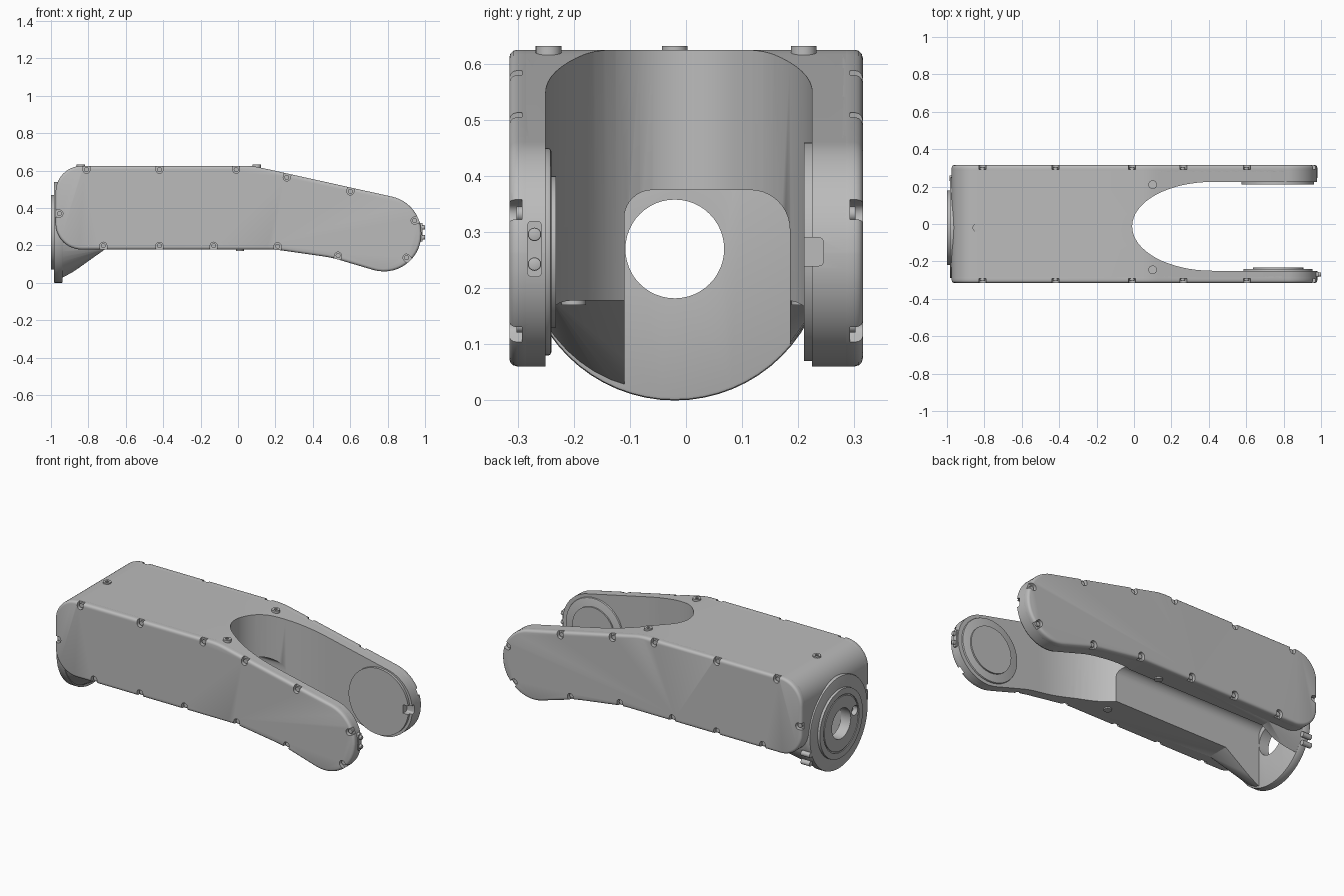
import bpy, bmesh, math
from mathutils import Vector

if "Cube" in bpy.data.objects:
    bpy.data.objects.remove(bpy.data.objects["Cube"], do_unlink=True)

GREY = bpy.data.materials.new("machined grey")
GREY.use_nodes = True
GREY.diffuse_color = (0.5, 0.5, 0.5, 1)
GREY.node_tree.nodes["Principled BSDF"].inputs["Base Color"].default_value = (0.5, 0.5, 0.5, 1)


def add_object(name, bm):
    bmesh.ops.recalc_face_normals(bm, faces=bm.faces)
    mesh = bpy.data.meshes.new(name)
    bm.to_mesh(mesh)
    bm.free()
    mesh.materials.append(GREY)
    obj = bpy.data.objects.new(name, mesh)
    bpy.context.collection.objects.link(obj)
    return obj


def place(axis, u, v, w):
    return {"x": (w, u, v), "y": (u, w, v), "z": (u, v, w)}[axis]


def prism(name, outline, axis, start, end):
    bm = bmesh.new()
    rings = [[bm.verts.new(place(axis, u, v, w)) for u, v in outline] for w in (start, end)]
    for ring in rings:
        bm.faces.new(ring)
    n = len(outline)
    for i in range(n):
        j = (i + 1) % n
        bm.faces.new((rings[0][i], rings[0][j], rings[1][j], rings[1][i]))
    return add_object(name, bm)


def circle(u, v, r, n=48):
    return [(u + r * math.cos(math.tau * i / n), v + r * math.sin(math.tau * i / n)) for i in range(n)]


def disc(name, axis, u, v, r, start, end, n=48):
    return prism(name, circle(u, v, r, n), axis, start, end)


def rounded(corners, steps=10):
    """Polygon whose corners (u, v, radius) become arcs."""
    out = []
    for i, (u, v, r) in enumerate(corners):
        p = Vector((u, v))
        a = (Vector(corners[i - 1][:2]) - p).normalized()
        b = (Vector(corners[(i + 1) % len(corners)][:2]) - p).normalized()
        if r == 0:
            out.append((u, v))
            continue
        half = a.angle(b) / 2
        c = p + (a + b).normalized() * r / math.sin(half)
        s = p + a * r / math.tan(half) - c
        e = p + b * r / math.tan(half) - c
        t0 = math.atan2(s.y, s.x)
        turn = (math.atan2(e.y, e.x) - t0 + math.pi) % math.tau - math.pi
        for k in range(steps + 1):
            t = t0 + turn * k / steps
            out.append((c.x + r * math.cos(t), c.y + r * math.sin(t)))
    return out


def bake(obj):
    deps = bpy.context.evaluated_depsgraph_get()
    mesh = bpy.data.meshes.new_from_object(obj.evaluated_get(deps))
    obj.modifiers.clear()
    obj.data = mesh


def combine(obj, other, operation="DIFFERENCE", keep=False):
    mod = obj.modifiers.new("combine", "BOOLEAN")
    mod.operation, mod.object, mod.solver = operation, other, "EXACT"
    bake(obj)
    if not keep:
        bpy.data.objects.remove(other, do_unlink=True)


def bevel(obj, width, segments=3):
    mod = obj.modifiers.new("bevel", "BEVEL")
    mod.width, mod.segments = width, segments
    mod.limit_method, mod.angle_limit = "ANGLE", math.radians(50)
    bake(obj)


# Side outline shared by the core and both covers
SIDE = rounded([(-0.975, 0.625, 0.14), (0.08, 0.625, 0.4), (0.98, 0.426, 0.2),
                (0.98, -0.007, 0.2), (0.5, 0.135, 0.6), (0.2, 0.178, 0.6),
                (-0.975, 0.178, 0.14)], 14)
HUB_Y, HUB_Z = -0.02, 0.27      # mounting flange centre
PIVOT_X, PIVOT_Z = 0.77, 0.265  # fork joint centre

# Core with the wedge-shaped neck that runs down to the flange
core = prism("fork_body", SIDE, "y", -0.285, 0.285)
bm = bmesh.new()
for y, z in circle(HUB_Y, HUB_Z, 0.268):
    bm.verts.new((-0.96, y, z))
for side in (-1, 1):
    for x, z in ((-0.71, 0.18), (-0.71, 0.22), (-0.9, 0.4)):
        bm.verts.new((x, side * 0.24, z))
bmesh.ops.convex_hull(bm, input=bm.verts)
combine(core, add_object("neck", bm), "UNION")

# Fork opening with an elliptical end
slot = [(1.2, 0.225), (0.42, 0.225)]
for i in range(1, 32):
    t = math.pi / 2 + math.pi * i / 32
    slot.append((0.42 + 0.43 * math.cos(t), -0.0125 + 0.2375 * math.sin(t)))
slot += [(0.42, -0.25), (1.2, -0.25)]
combine(core, prism("slot_cutter", slot, "z", -0.2, 0.9))

# Cable channel on the underside
arch = rounded([(-0.11, -0.2, 0), (-0.11, 0.375, 0.05), (0.185, 0.375, 0.07), (0.185, -0.2, 0)])
combine(core, prism("channel_cutter", arch, "x", -0.94, 0.2))

# Mounting flange with a raised ring and a groove around it
flange = disc("mounting_flange", "x", HUB_Y, HUB_Z, 0.27, -0.985, -0.937, 64)
bevel(flange, 0.006, 2)
boss = disc("flange_boss", "x", HUB_Y, HUB_Z, 0.2, -1.0, -0.98, 64)
groove = disc("groove_cutter", "x", HUB_Y, HUB_Z, 0.165, -1.1, -0.995, 64)
combine(groove, disc("groove_core", "x", HUB_Y, HUB_Z, 0.158, -1.2, -0.9, 64))
combine(boss, groove)
bore = disc("bore_cutter", "x", HUB_Y, HUB_Z, 0.088, -1.1, -0.9)
pocket = disc("pocket_cutter", "x", HUB_Y - 0.125, HUB_Z + 0.03, 0.028, -1.1, -0.97, 24)
for part in (core, flange, boss):
    combine(part, bore, keep=True)
    combine(part, pocket, keep=True)
for cutter in (bore, pocket):
    bpy.data.objects.remove(cutter, do_unlink=True)

# Side covers with screw notches: x, z and outward angle
NOTCHES = [(-0.81, 0.625, 90), (-0.42, 0.625, 90), (-0.01, 0.625, 90), (0.265, 0.583, 78),
           (0.605, 0.508, 78), (0.963, 0.34, 22), (0.915, 0.12, -45), (0.53, 0.126, -105),
           (0.21, 0.176, -95), (-0.13, 0.178, -90), (-0.42, 0.178, -90),
           (-0.72, 0.178, -90), (-0.975, 0.37, 180)]
R = 0.019
for side, label in ((-1, "front"), (1, "back")):
    cover = prism(label + "_cover", SIDE, "y", side * 0.265, side * 0.315)
    bevel(cover, 0.014)
    for x, z, angle in NOTCHES:
        d = Vector((math.cos(math.radians(angle)), math.sin(math.radians(angle))))
        n = Vector((-d.y, d.x)) * R
        c = Vector((x, z)) - d * 0.02
        far, near = c + d * 0.08, c - d * R
        shape = rounded([(*(far + n), 0), (*(near + n), R * 0.98),
                         (*(near - n), R * 0.98), (*(far - n), 0)], 6)
        combine(cover, prism("notch_cutter", shape, "y", side * 0.292, side * 0.35))
        disc(label + "_cover_screw", "y", c.x, c.y, 0.013, side * 0.285, side * 0.302, 16)

# Joint faces on the inside of the fork
left_pad = disc("back_joint_pad", "y", PIVOT_X, PIVOT_Z, 0.195, 0.21, 0.28, 64)
end_pocket = prism("end_pocket_cutter",
                   rounded([(0.19, 0.24, 0.008), (0.245, 0.24, 0.008),
                            (0.245, 0.29, 0.008), (0.19, 0.29, 0.008)], 4), "x", 0.93, 1.1)
for part in (left_pad, core):
    combine(part, end_pocket, keep=True)
bpy.data.objects.remove(end_pocket, do_unlink=True)
right_pad = disc("front_joint_pad", "y", PIVOT_X, PIVOT_Z, 0.185, -0.27, -0.24, 64)
bevel(right_pad, 0.006, 2)
disc("front_joint_disc", "y", PIVOT_X, PIVOT_Z, 0.135, -0.25, -0.232, 64)

# End clamp and its two screws
prism("end_clamp", rounded([(-0.283, 0.22, 0.008), (-0.257, 0.22, 0.008),
                            (-0.257, 0.32, 0.008), (-0.283, 0.32, 0.008)], 4), "x", 0.95, 0.986)
for z in (0.243, 0.296):
    bevel(disc("end_screw", "x", -0.27, z, 0.012, 0.97, 1.0, 16), 0.003, 2)

# Screws on the top and underside, each with a small socket
for x, y in ((-0.84, -0.02), (0.1, 0.21), (0.1, -0.245)):
    screw = disc("top_screw", "z", x, y, 0.023, 0.6, 0.632, 24)
    combine(screw, disc("socket_cutter", "z", x, y, 0.01, 0.624, 0.7, 6))
for y in (-0.2, 0.21):
    disc("bottom_screw", "z", 0.01, y, 0.022, 0.17, 0.19, 24)

# Small screws beside the flange
for z in (0.13, 0.18):
    disc("flange_screw", "x", 0.245, z, 0.015, -0.987, -0.93, 16)

# Smooth curved walls, sharp corners
for obj in bpy.data.objects:
    obj.select_set(obj.type == "MESH")
    if obj.type == "MESH":
        bpy.context.view_layer.objects.active = obj
bpy.ops.object.shade_smooth_by_angle(angle=math.radians(35))
